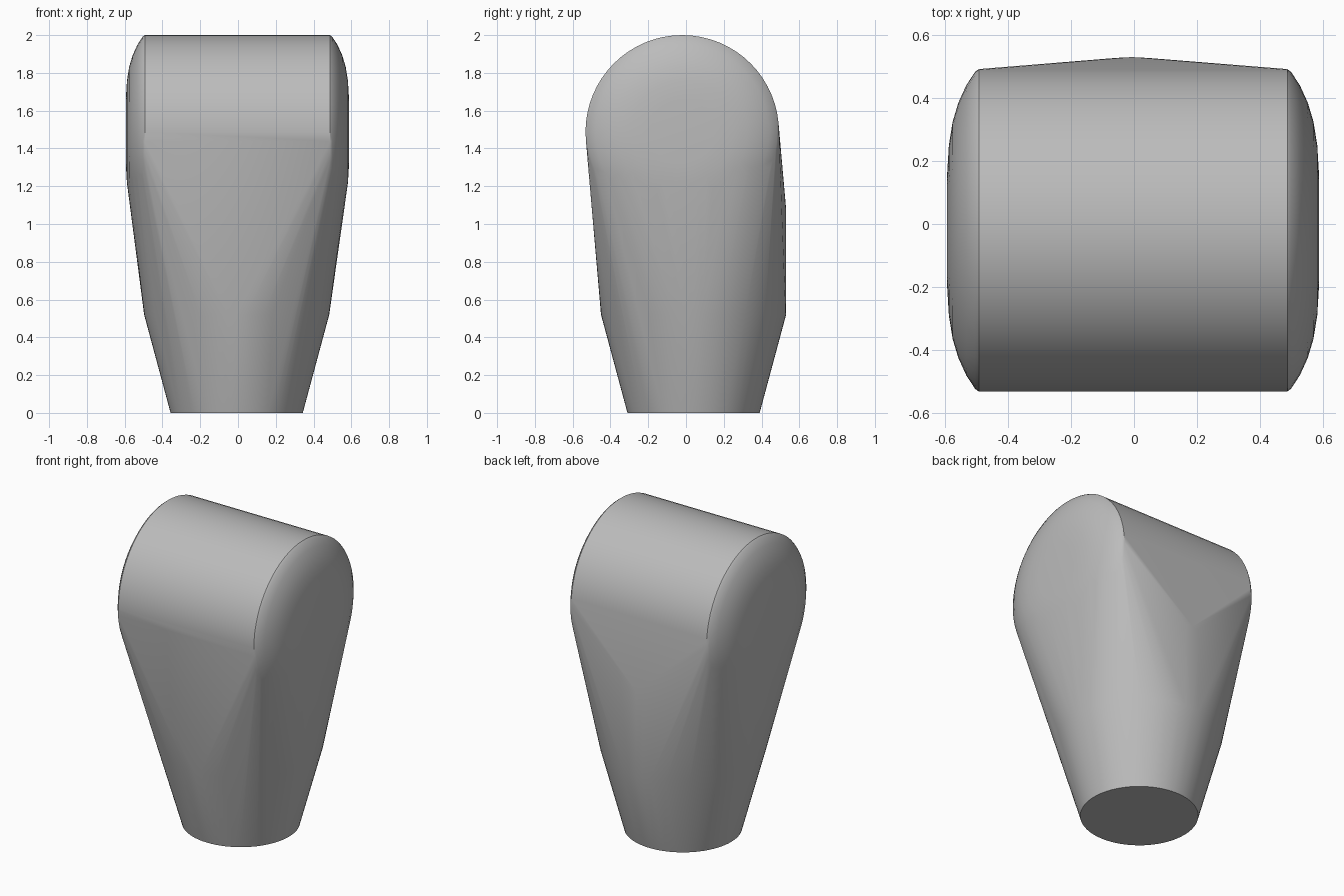
import bpy, bmesh
from math import sin, cos, pi, radians

cube = bpy.data.objects.get("Cube")
if cube:
    bpy.data.objects.remove(cube, do_unlink=True)

SEGMENTS = 64
bm = bmesh.new()


def barrel_ring(x, radius):
    """Ring around the horizontal barrel axis."""
    for i in range(SEGMENTS):
        a = 2 * pi * i / SEGMENTS
        bm.verts.new((x, -0.02 + radius * cos(a), 1.488 + radius * sin(a)))


def stem_ring(z, radius):
    """Ring around the upright stem axis."""
    for i in range(SEGMENTS):
        a = 2 * pi * i / SEGMENTS
        bm.verts.new((-0.007 + radius * cos(a), 0.04 + radius * sin(a), z))


# Barrel head with softly domed ends
for side in (-1, 1):
    for x, radius in ((0.49, 0.512), (0.502, 0.503), (0.53, 0.46),
                      (0.555, 0.405), (0.573, 0.345), (0.585, 0.27),
                      (0.591, 0.17)):
        barrel_ring(side * x - 0.003, radius)

# Tapered stem with a straight upper collar
for z, radius in ((0, 0.35), (0.52, 0.49), (1.08, 0.49)):
    stem_ring(z, radius)

# Stretch one skin over barrel and stem
hull = bmesh.ops.convex_hull(bm, input=bm.verts[:], use_existing_faces=False)
inner = {g for g in hull["geom_interior"] + hull["geom_unused"]
         if isinstance(g, bmesh.types.BMVert)}
bmesh.ops.delete(bm, geom=list(inner), context="VERTS")
bmesh.ops.dissolve_limit(bm, angle_limit=radians(0.2),
                         verts=bm.verts[:], edges=bm.edges[:])
bmesh.ops.recalc_face_normals(bm, faces=bm.faces[:])

mesh = bpy.data.meshes.new("tapered_head")
bm.to_mesh(mesh)
bm.free()
head = bpy.data.objects.new("tapered_head", mesh)
bpy.context.collection.objects.link(head)

# Plain grey finish
grey = bpy.data.materials.new("plain grey")
grey.use_nodes = True
colour = (0.5, 0.5, 0.5, 1)
grey.diffuse_color = colour
grey.node_tree.nodes["Principled BSDF"].inputs["Base Color"].default_value = colour
mesh.materials.append(grey)

bpy.ops.object.select_all(action="DESELECT")
head.select_set(True)
bpy.context.view_layer.objects.active = head
bpy.ops.object.shade_smooth_by_angle(angle=radians(30))
